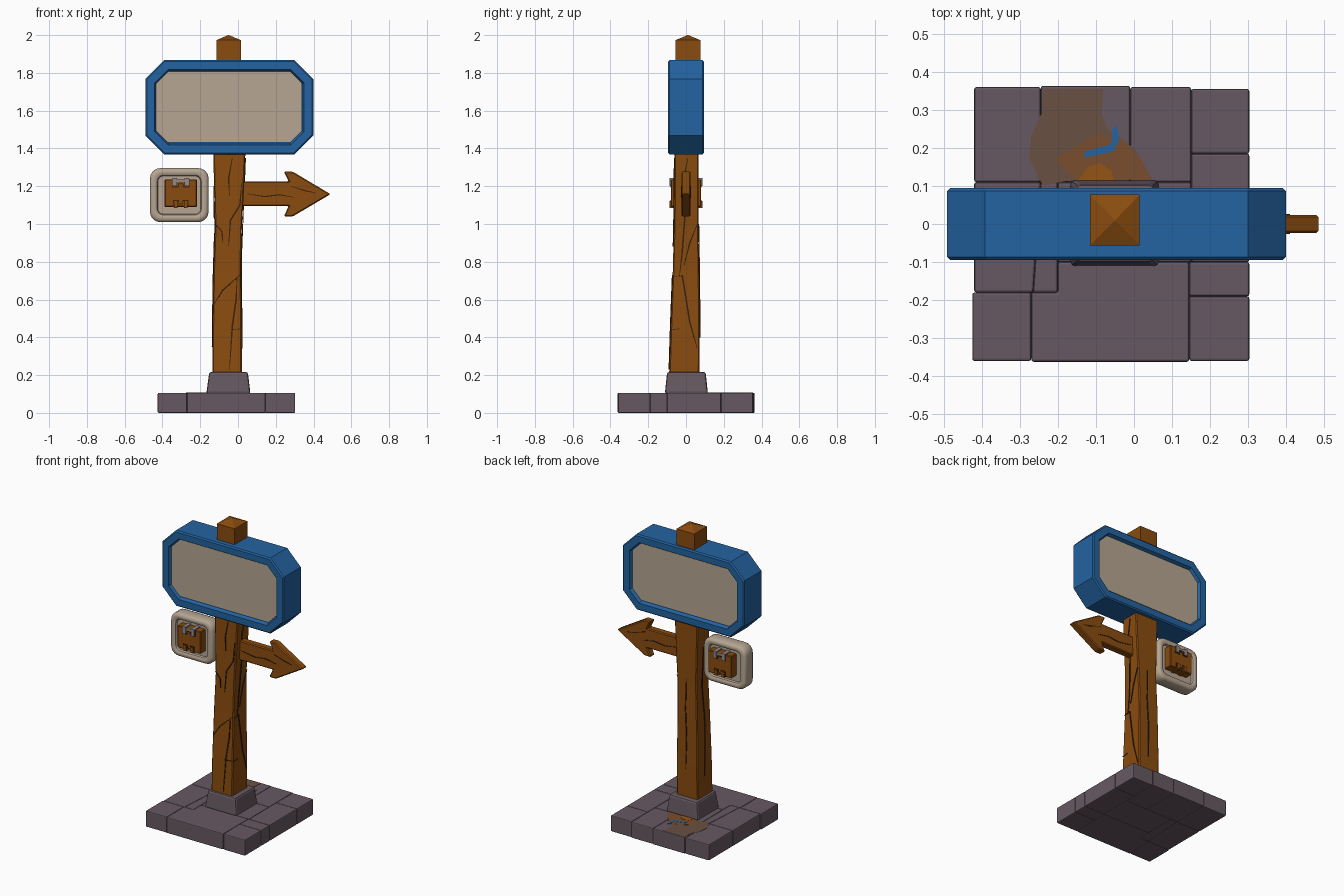
import bpy, bmesh, math
from mathutils import Vector

if "Cube" in bpy.data.objects:
    bpy.data.objects.remove(bpy.data.objects["Cube"])


def mat(name, r, g, b):
    m = bpy.data.materials.new(name)
    lin = [(c / 255 / 12.92) if c < 11 else ((c / 255 + 0.055) / 1.055) ** 2.4 for c in (r, g, b)]
    m.diffuse_color = (*lin, 1)
    m.use_nodes = True
    m.node_tree.nodes["Principled BSDF"].inputs["Base Color"].default_value = m.diffuse_color
    return m


WOOD = mat("wood", 138, 76, 15)
CRACK = mat("dark_wood", 58, 33, 12)
BLUE = mat("blue_paint", 35, 99, 161)
CREAM = mat("cream_panel", 182, 166, 146)
STONE = mat("stone", 103, 89, 98)
GROUT = mat("grout", 48, 40, 46)
STRAP = mat("grey_strap", 150, 138, 138)
STAIN = mat("brown_stain", 104, 80, 66)
RUST = mat("rust_stain", 122, 78, 45)
ORANGE = mat("orange_stain", 148, 84, 18)


def finish(name, bm, mats, bevel=0, segments=1, smooth=False):
    bmesh.ops.recalc_face_normals(bm, faces=bm.faces)
    me = bpy.data.meshes.new(name)
    bm.to_mesh(me)
    bm.free()
    ob = bpy.data.objects.new(name, me)
    bpy.context.collection.objects.link(ob)
    for m in mats:
        me.materials.append(m)
    if bevel:
        b = ob.modifiers.new("bevel", 'BEVEL')
        b.width, b.segments, b.limit_method = bevel, segments, 'ANGLE'
    if smooth:
        bpy.context.view_layer.objects.active = ob
        ob.select_set(True)
        bpy.ops.object.shade_smooth_by_angle(angle=math.radians(40))
        ob.select_set(False)
    return ob


def loft(name, rings, mats, cap_mat=0, **kw):
    """Skin equal-length rings of points and close both ends."""
    bm = bmesh.new()
    vs = [[bm.verts.new(p) for p in r] for r in rings]
    n = len(vs[0])
    for a, b in zip(vs, vs[1:]):
        for i in range(n):
            j = (i + 1) % n
            bm.faces.new((a[i], a[j], b[j], b[i]))
    for end in (vs[0], vs[-1]):
        bm.faces.new(end).material_index = cap_mat
    return finish(name, bm, mats, **kw)


def rect(x0, x1, y0, y1):
    return [(x0, y0), (x1, y0), (x1, y1), (x0, y1)]


def prism(name, pts, z0, z1, m, **kw):
    return loft(name, [[(x, y, z) for x, y in pts] for z in (z0, z1)], [m], **kw)


def box(name, x0, x1, y0, y1, z0, z1, m, **kw):
    return prism(name, rect(x0, x1, y0, y1), z0, z1, m, **kw)


def panel_ring(cx, cz, hw, hh, r, n, y):
    """Rectangle in the xz plane with cut (n=1) or rounded corners."""
    out = []
    for q, (sx, sz) in enumerate(((1, 1), (-1, 1), (-1, -1), (1, -1))):
        for k in range(n + 1):
            a = math.pi / 2 * (q + k / n)
            out.append((cx + sx * (hw - r) + r * math.cos(a), y,
                        cz + sz * (hh - r) + r * math.sin(a)))
    return out


def framed_panel(name, cx, cz, hw, hh, r, n, steps, mats, **kw):
    """steps: (inset, depth) from the outer edge in to the panel; mirrored front and back."""
    def ring(i, y):
        return panel_ring(cx, cz, hw - i, hh - i, r - 0.586 * i, n, y)
    rings = [ring(i, -y) for i, y in reversed(steps)] + [ring(i, y) for i, y in steps]
    return loft(name, rings, mats, cap_mat=len(mats) - 1, **kw)


# Paved base: dark core with bevelled stones round it
box("base_core", -0.412, 0.292, -0.352, 0.352, 0.004, 0.097, GROUT)
stones = [rect(-0.42, -0.245, 0.11, 0.36), rect(-0.245, -0.01, 0.11, 0.363),
          rect(-0.01, 0.15, 0.11, 0.36), rect(0.15, 0.303, 0.185, 0.355),
          [(-0.42, -0.18), (-0.265, -0.18), (-0.245, 0.11), (-0.42, 0.11)],
          [(-0.265, -0.18), (-0.2, -0.18), (-0.2, 0.11), (-0.245, 0.11)],
          rect(-0.2, 0.15, -0.1, 0.11),
          [(0.15, -0.1), (0.303, -0.1), (0.303, 0.185), (0.15, 0.185)],
          rect(0.145, 0.303, -0.19, -0.1), rect(0.145, 0.303, -0.36, -0.19),
          rect(-0.425, -0.27, -0.36, -0.18),
          [(-0.27, -0.362), (0.145, -0.362), (0.145, -0.1), (-0.2, -0.1), (-0.2, -0.18), (-0.27, -0.18)]]
for i, pts in enumerate(stones):
    prism(f"paving_stone_{i + 1}", pts, 0, 0.106, STONE, bevel=0.006, segments=2)

# Stains on the paving behind the post
prism("stain_outer", [(-0.24, 0.355), (-0.08, 0.355), (-0.085, 0.29), (-0.07, 0.25), (0, 0.2), (0.05, 0.115),
                      (-0.16, 0.115), (-0.24, 0.1), (-0.275, 0.17), (-0.27, 0.23), (-0.24, 0.3)], 0.103, 0.107, STAIN)
prism("stain_inner", [(-0.21, 0.17), (-0.1, 0.235), (-0.03, 0.22), (0.02, 0.17), (0.045, 0.115), (-0.15, 0.115)],
      0.103, 0.108, RUST)
prism("stain_orange", [(-0.15, 0.11), (-0.12, 0.15), (-0.09, 0.16), (-0.06, 0.14), (-0.05, 0.11)],
      0.103, 0.109, ORANGE)
prism("stain_blue", [(-0.13, 0.175), (-0.055, 0.19), (-0.04, 0.22), (-0.045, 0.26), (-0.056, 0.25),
                     (-0.06, 0.21), (-0.13, 0.19)], 0.103, 0.109, BLUE)

# Stone collar at the foot of the post
loft("post_collar", [[(x, y, z) for x, y in rect(*r)] for r, z in (
    ((-0.168, 0.066, -0.112, 0.116), 0.1), ((-0.152, 0.052, -0.1, 0.104), 0.217))], [STONE],
    bevel=0.012, segments=2)

# Slightly crooked wooden post: z, x0, x1, y0, y1
POST = [(0.18, -0.135, 0.02, -0.09, 0.07), (0.44, -0.135, 0.02, -0.082, 0.073),
        (0.75, -0.13, 0.016, -0.07, 0.07), (0.98, -0.122, 0.02, -0.064, 0.066),
        (1.15, -0.126, 0.03, -0.062, 0.066), (1.4, -0.131, 0.04, -0.06, 0.066)]
loft("post", [[(x, y, s[0]) for x, y in rect(*s[1:])] for s in POST], [WOOD], bevel=0.006)

# Post top with a low pyramid
top = rect(-0.115, 0.015, -0.056, 0.077)
loft("post_top", [[(x, y, 1.82) for x, y in top], [(x, y, 1.973) for x, y in top],
                  [(-0.05 + (x + 0.05) * 0.03, 0.01 + (y - 0.01) * 0.03, 2.0) for x, y in top]], [WOOD])


def post_side(z, col):
    for a, b in zip(POST, POST[1:]):
        if a[0] <= z <= b[0]:
            return a[col] + (b[col] - a[col]) * (z - a[0]) / (b[0] - a[0])
    return POST[-1][col]


def crack(name, pts, place, w=0.004):
    """Thin dark ribbon along a path, put on a surface by place(u, z)."""
    bm = bmesh.new()
    pairs = []
    for i, p in enumerate(pts):
        d = (Vector(pts[min(i + 1, len(pts) - 1)]) - Vector(pts[max(i - 1, 0)])).normalized()
        k = w * (0.4 if i in (0, len(pts) - 1) else 1)
        pairs.append([bm.verts.new(place(p[0] - s * d.y * k, p[1] + s * d.x * k)) for s in (-1, 1)])
    for a, b in zip(pairs, pairs[1:]):
        bm.faces.new((a[0], a[1], b[1], b[0]))
    ob = finish(name, bm, [CRACK])
    s = ob.modifiers.new("thickness", 'SOLIDIFY')
    s.thickness, s.offset = 0.004, 0


# Cracks on the four sides of the post
sides = {"front": lambda u, z: (u, post_side(z, 3) - 0.002, z),
         "back": lambda u, z: (u, post_side(z, 4) + 0.002, z),
         "right": lambda u, z: (post_side(z, 2) + 0.002, u, z),
         "left": lambda u, z: (post_side(z, 1) - 0.002, u, z)}
cracks = {"front": [[(0.02, 1.22), (0.01, 1.1), (-0.04, 1.02), (-0.05, 0.88)],
                    [(0.01, 0.73), (-0.08, 0.65), (-0.125, 0.58)],
                    [(-0.005, 0.72), (-0.01, 0.6), (-0.03, 0.46), (-0.045, 0.23)],
                    [(-0.04, 0.44), (0.015, 0.445)], [(-0.12, 1.0), (-0.085, 0.96), (-0.08, 0.9)],
                    [(-0.03, 1.35), (-0.05, 1.24), (-0.045, 1.15)]],
          "right": [[(0.01, 1.35), (-0.01, 1.25), (0.0, 1.12), (-0.02, 0.85), (-0.035, 0.72)],
                    [(-0.065, 0.72), (-0.02, 0.73), (0.02, 0.48), (0.06, 0.34)],
                    [(-0.08, 0.44), (-0.035, 0.445)], [(0.06, 1.0), (0.02, 0.9), (-0.01, 0.78)]],
          "back": [[(-0.05, 1.0), (-0.045, 0.8), (-0.055, 0.6), (-0.05, 0.4)]],
          "left": [[(0.0, 1.2), (0.01, 0.95), (-0.01, 0.7), (0.0, 0.35)]]}
for side, paths in cracks.items():
    for i, path in enumerate(paths):
        crack(f"post_crack_{side}_{i + 1}", path, sides[side])

# Large blue board with a sunken cream panel on both faces
framed_panel("sign_frame", -0.046, 1.618, 0.445, 0.25, 0.1, 1,
             [(0, 0.087), (0.008, 0.095), (0.05, 0.095), (0.06, 0.072)], [BLUE])
# the cut corners come from a chamfer with n=1
for name, s in (("front", -1), ("back", 1)):
    loft(f"sign_panel_{name}", [panel_ring(-0.05, 1.62, 0.387, 0.187, 0.06, 1, s * y) for y in (0.07, 0.077)],
         [CREAM])

# Small rounded side sign
framed_panel("small_sign", -0.311, 1.153, 0.155, 0.143, 0.055, 5,
             [(0, 0.03), (0.005, 0.04), (0.015, 0.046), (0.028, 0.046), (0.038, 0.04), (0.042, 0.028)],
             [CREAM], smooth=True)

# Crate emblem passing through the small sign
cx = -0.303
box("crate", cx - 0.085, cx + 0.085, -0.08, 0.08, 1.09, 1.236, WOOD, bevel=0.004)
box("crate_strap_bar", cx - 0.04, cx + 0.04, -0.084, 0.084, 1.222, 1.236, STRAP)
for s in (-1, 1):
    box("crate_strap", cx + s * 0.032 - 0.012, cx + s * 0.032 + 0.012, -0.088, 0.088, 1.2, 1.243, STRAP)
    box("crate_foot", cx + s * 0.026 - 0.01, cx + s * 0.026 + 0.01, -0.088, 0.088, 1.085, 1.122, WOOD)
    y = s * 0.081
    crack("crate_top_line", [(cx - 0.045, 1.238), (cx - 0.045, 1.196), (cx - 0.015, 1.196), (cx - 0.01, 1.216),
                             (cx + 0.01, 1.216), (cx + 0.015, 1.196), (cx + 0.045, 1.196), (cx + 0.045, 1.238)],
          lambda u, z: (u, y, z), 0.003)
    crack("crate_bottom_line", [(cx - 0.04, 1.092), (cx - 0.038, 1.125), (cx - 0.012, 1.125), (cx - 0.01, 1.105),
                                (cx + 0.01, 1.105), (cx + 0.012, 1.125), (cx + 0.038, 1.125), (cx + 0.04, 1.092)],
          lambda u, z: (u, y, z), 0.003)

# Wooden arrow pointing right
arrow = [(0, 1.095), (0.268, 1.095), (0.243, 1.04), (0.29, 1.04), (0.49, 1.158),
         (0.29, 1.277), (0.243, 1.277), (0.268, 1.225), (0, 1.225)]
loft("arrow", [[(x, y, z) for x, z in arrow] for y in (-0.024, 0.024)], [WOOD], bevel=0.006)
for s in (-1, 1):
    for i, path in enumerate(([(0.05, 1.16), (0.14, 1.145), (0.22, 1.155), (0.3, 1.14)],
                              [(0.28, 1.2), (0.36, 1.175), (0.41, 1.165)])):
        crack(f"arrow_crack_{i + 1}", path, lambda u, z: (u, s * 0.0245, z), 0.003)
